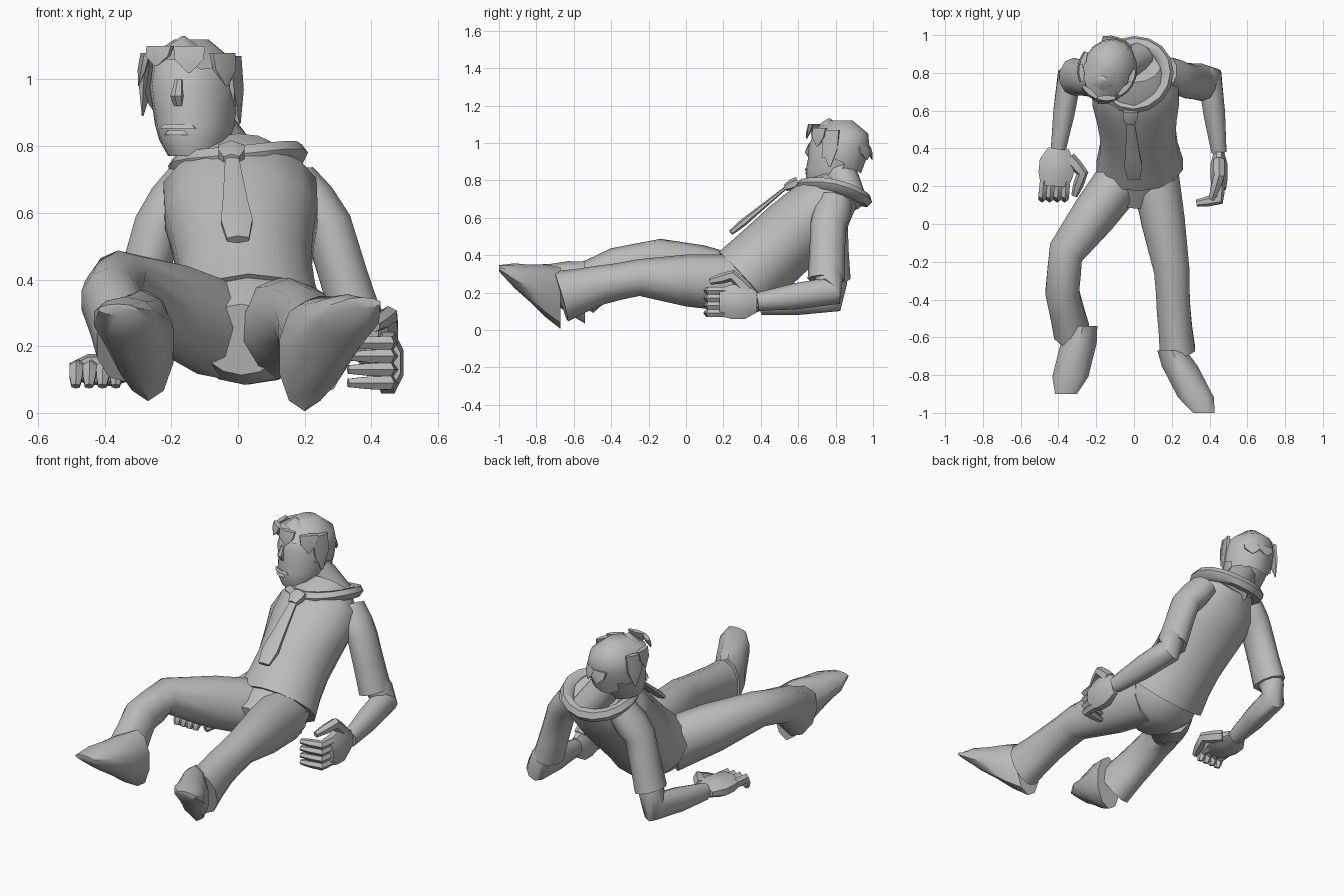
import bpy, bmesh, math, random
from mathutils import Vector

random.seed(4)
if "Cube" in bpy.data.objects:
    bpy.data.objects.remove(bpy.data.objects["Cube"], do_unlink=True)

grey = bpy.data.materials.new("plain grey")
grey.use_nodes = True
tone = (.5, .5, .5, 1)
grey.diffuse_color = tone
grey.node_tree.nodes["Principled BSDF"].inputs["Base Color"].default_value = tone

ACROSS, UP, FORWARD = Vector((1, 0, 0)), Vector((0, 0, 1)), Vector((0, -1, 0))


def dress(obj):
    """Give an object its colour and shading."""
    obj.data.materials.append(grey)
    bpy.ops.object.select_all(action="DESELECT")
    obj.select_set(True)
    bpy.context.view_layer.objects.active = obj
    bpy.ops.object.shade_smooth_by_angle(angle=math.radians(50))


def finish(name, bm):
    bmesh.ops.recalc_face_normals(bm, faces=bm.faces[:])
    mesh = bpy.data.meshes.new(name)
    bm.to_mesh(mesh)
    bm.free()
    obj = bpy.data.objects.new(name, mesh)
    bpy.context.collection.objects.link(obj)
    dress(obj)


def skin(joints, width, depth, profile, girth=None, sides=10, side=ACROSS, normal=None):
    """Skin rings spread evenly over a jointed path; profile scales each ring."""
    bm = bmesh.new()
    joints = [Vector(joint) for joint in joints]
    girth = girth or profile
    last = len(profile) - 1
    centres = []
    for i in range(last + 1):
        place = i / last * (len(joints) - 1)
        bone = min(int(place), len(joints) - 2)
        centres.append(joints[bone].lerp(joints[bone + 1], place - bone))
    rings = []
    for i, centre in enumerate(centres):
        n = normal or (centres[min(i + 1, last)] - centres[max(i - 1, 0)]).normalized()
        u = (side - n * side.dot(n)).normalized()
        v = n.cross(u)
        ring = []
        for k in range(sides):
            angle = math.tau * (k + .5) / sides
            offset = u * width * girth[i] * math.cos(angle) + v * depth * profile[i] * math.sin(angle)
            ring.append(bm.verts.new(centre + offset))
        rings.append(ring)
    bm.faces.new(rings[0])
    bm.faces.new(rings[-1])
    for low, high in zip(rings, rings[1:]):
        for k in range(sides):
            j = (k + 1) % sides
            bm.faces.new((low[k], low[j], high[j], high[k]))
    return bm


def part(name, *shape, **options):
    finish(name, skin(*shape, **options))


def leg(name, hip, knee, shin, ankle, heel, toe):
    """Trouser leg and a wedge shoe with a slanted sole."""
    part(name + "_leg", [hip, knee, shin, ankle], .11, .14, (1.1, 1, .7, .7, .75, .85, 1),
         girth=(1.2, 1.1, .9, .85, .85, .85, .9))
    part(name + "_shoe", [heel, toe], .1, .165, (1, .85, .6, .4, .1),
         girth=(.8, 1, 1, 1, .6), normal=FORWARD)


def arm(name, shoulder, bend, cuff, elbow, wrist):
    """Short sleeve and bare forearm."""
    part(name + "_sleeve", [shoulder, bend, cuff], .08, .1, (.9, 1, .95, .95, 1))
    part(name + "_forearm", [Vector(cuff) + UP * .05, elbow, wrist], .06, .07, (1, 1.1, 1.1, 1, .7))


def hand(name, wrist, ahead, spread, curl, reach):
    """Palm, four curled fingers and a thumb."""
    wrist = Vector(wrist)
    knuckles = wrist + ahead * .2
    part(name + "_palm", [wrist, knuckles], .1, .05, (.6, 1, 1, .8), sides=8, side=spread)
    for i in range(4):
        base = knuckles + spread * (i - 1.5) * .04 - ahead * .03
        bent = base + ahead * .08
        part(f"{name}_finger_{i + 1}", [base, bent, bent + curl * reach + ahead * .02], .024, .03,
             (1, 1, 1, .9, .6), sides=6, side=spread)
    root = wrist + ahead * .05 + spread * .06
    middle = root + ahead * .08 + spread * .08
    part(name + "_thumb", [root, middle, middle + ahead * .12 + curl * .04 - spread * .03],
         .035, .035, (1, 1, .9, .8, .5), sides=6, side=curl)


# Reclining shirt and the trouser seat below it
part("shirt", [(.03, .31, .27), (0, .83, .75)], .235, .2,
     (1, .98, .97, .97, .93, .87, .6), girth=(1, .9, .87, .92, 1, 1, .6), sides=14)
part("trouser_seat", [(.03, .4, .35), (.03, .27, .25), (.01, .1, .22)], .21, .18,
     (.8, .95, 1, .85, .6), sides=14)

# Legs: the left lies straight, the right is bent at the knee
leg("left", (.11, .27, .25), (.2, -.25, .28), (.21, -.46, .24), (.23, -.67, .18),
    (.2, -.67, .17), (.37, -1, .33))
leg("right", (-.06, .25, .25), (-.36, -.15, .39), (-.38, -.36, .34), (-.33, -.57, .21),
    (-.27, -.54, .2), (-.36, -.9, .31))

# Arms hanging back, with the forearms resting forward
left_wrist, right_wrist = (.45, .38, .15), (-.4, .4, .13)
arm("left", (.17, .8, .69), (.27, .76, .56), (.36, .75, .27), (.4, .79, .21), left_wrist)
arm("right", (-.15, .8, .69), (-.24, .77, .56), (-.32, .78, .27), (-.34, .79, .17), right_wrist)

# Hands: the left stands on edge, the right lies flat
hand("left", left_wrist, FORWARD, UP, -ACROSS, .12)
hand("right", right_wrist, FORWARD - ACROSS * .1, ACROSS, -UP, .05)

# Neck and head, with the face turned aside
facing = Vector((-.34, -.94, 0))
cheek = facing.cross(UP)
chin, jaw, crown = Vector((-.13, .75, .77)), Vector((-.13, .8, .91)), Vector((-.14, .83, 1.11))
head_profile = (.6, .8, .9, .95, 1, .9, .35)
part("neck", [(.03, .88, .68), jaw], .085, .09, (1, 1, .9))
part("head", [chin, jaw, crown], .13, .16, head_profile, sides=12, side=cheek, normal=UP)

# Face: a low wedge nose and two lips
brow = jaw + facing * .14 + UP * .09
part("nose", [brow, brow - UP * .05 + facing * .015, brow - UP * .08], .02, .02, (.6, 1, .7),
     sides=6, side=cheek, normal=UP)
mouth = jaw + facing * .14 - UP * .06
for name, offset, size in (("upper_lip", .01, .06), ("lower_lip", -.01, .045)):
    lip = mouth + UP * offset
    part(name, [lip - UP * .007, lip + UP * .007], size, .03, (1, .8), sides=8, side=cheek, normal=UP)

# Hair shell: an enlarged head cut along a ragged hairline
bm = skin([chin, jaw, crown + UP * .01], .145, .175, head_profile, sides=16, side=cheek, normal=UP)
middle = Vector((-.14, .82, 0))
bald = []
for face in bm.faces:
    centre = face.calc_center_median()
    ahead = (centre - middle).dot(facing)
    hairline = 1.04 if ahead > .05 else .93 if ahead > -.04 else .87
    if centre.z < hairline:
        bald.append(face)
bmesh.ops.delete(bm, geom=bald, context="FACES")
for v in bm.verts:
    if v.is_boundary:
        v.co.z += random.uniform(-.03, .02)
finish("hair", bm)

# Locks over the temples, brow and nape
for i, (degrees, top, drop) in enumerate(((0, 1.07, .18), (25, 1.08, .1), (70, 1.1, .06), (110, 1.1, .08),
                                          (155, 1.08, .1), (180, 1.07, .2), (255, .98, .07), (285, .98, .07))):
    angle = math.radians(degrees)
    out = cheek * math.cos(angle) * .135 + facing * math.sin(angle) * .155
    along = cheek * -math.sin(angle) + facing * math.cos(angle)
    root = middle + out + UP * top
    part(f"hair_lock_{i + 1}", [root, root + out * .15 - UP * drop], .055, .015, (1, .9, .1),
         sides=6, side=along, normal=UP)
tuft = crown + facing * .07 - UP * .02
part("hair_tuft", [tuft, tuft + UP * .04], .06, .06, (1, .6, .1), sides=6, normal=UP)

# Collar ring sloping down at the back, raised over the left shoulder
bpy.ops.mesh.primitive_torus_add(location=(0, .79, .73), rotation=(-.22, 0, 0), major_radius=.175,
                                 minor_radius=.035, major_segments=16, minor_segments=6)
collar = bpy.context.object
collar.name = "collar"
for v in collar.data.vertices:
    v.co.z += .7 * v.co.x ** 2 + .1 * v.co.x
dress(collar)

# Tie hanging away from the chest
knot = Vector((-.02, .57, .79))
tip = Vector((0, .24, .52))
part("tie_knot", [knot - FORWARD * .03, knot + FORWARD * .04 - UP * .03], .045, .03, (1, 1, .6), sides=6)
part("tie_blade", [knot, tip], .055, .02, (.4, .5, .65, .8, 1, .7), sides=6)
